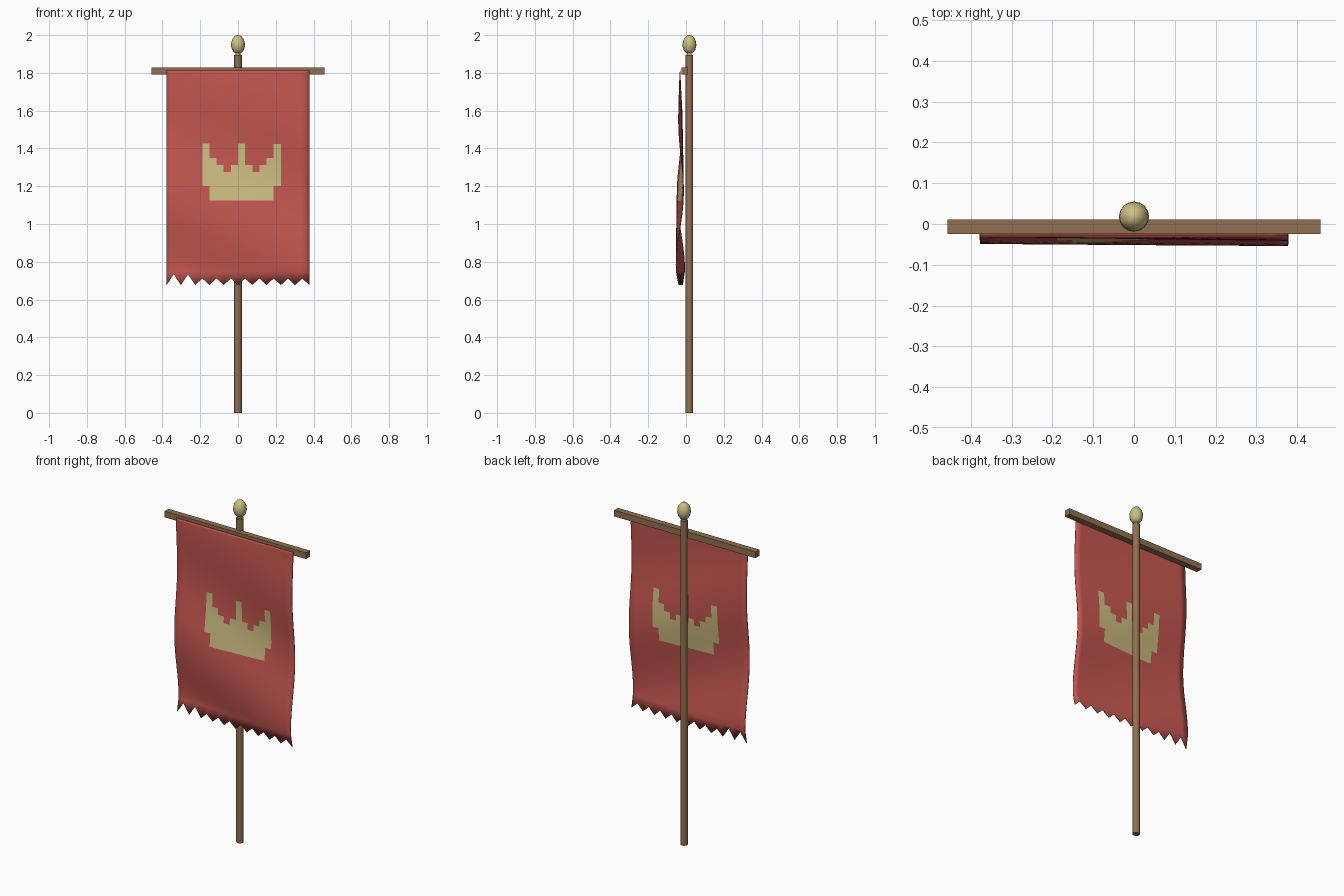
import bpy, bmesh, math

if "Cube" in bpy.data.objects:
    bpy.data.objects.remove(bpy.data.objects["Cube"])

def material(name, rgb):
    m = bpy.data.materials.new(name)
    m.diffuse_color = (*rgb, 1)
    m.use_nodes = True
    m.node_tree.nodes["Principled BSDF"].inputs["Base Color"].default_value = m.diffuse_color
    return m

RED = material("red cloth", (0.56, 0.095, 0.08))
GOLD = material("pale gold", (0.62, 0.52, 0.22))
WOOD = material("brown wood", (0.28, 0.16, 0.08))
POLE_Y = 0.018

def make(name, bm, mats, smooth=None):
    mesh = bpy.data.meshes.new(name)
    bmesh.ops.recalc_face_normals(bm, faces=bm.faces)
    bm.to_mesh(mesh)
    bm.free()
    ob = bpy.data.objects.new(name, mesh)
    bpy.context.collection.objects.link(ob)
    for m in mats:
        mesh.materials.append(m)
    if smooth:
        bpy.ops.object.select_all(action='DESELECT')
        ob.select_set(True)
        bpy.context.view_layer.objects.active = ob
        bpy.ops.object.shade_smooth_by_angle(angle=math.radians(smooth))
    return ob

def lathe(name, profile, mat, sides=16):
    bm = bmesh.new()
    rings = []
    for r, z in profile:
        rings.append([bm.verts.new((r * math.cos(2 * math.pi * i / sides),
                                    POLE_Y + r * math.sin(2 * math.pi * i / sides), z))
                      for i in range(sides)])
    for a, b in zip(rings, rings[1:]):
        for i in range(sides):
            j = (i + 1) % sides
            bm.faces.new((a[i], a[j], b[j], b[i]))
    bm.faces.new(rings[0][::-1])
    bm.faces.new(rings[-1])
    return make(name, bm, [mat], 40)

# Upright pole and egg-shaped finial
lathe("pole", [(0.02, 0), (0.02, 1.895)], WOOD)
lathe("finial", [(0.012, 1.89), (0.012, 1.905), (0.021, 1.908), (0.031, 1.922), (0.037, 1.945),
                 (0.035, 1.964), (0.028, 1.982), (0.017, 1.995), (0.004, 2.0)], GOLD)

# Crossbar
bm = bmesh.new()
bmesh.ops.create_cube(bm, size=1)
for v in bm.verts:
    v.co = (v.co.x * 0.914, v.co.y * 0.036 - 0.007, v.co.z * 0.036 + 1.81)
make("crossbar", bm, [WOOD])

# Hanging cloth: a rippled grid with a zigzag hem
COLS, ROWS, CELL_X, CELL_Z = 20, 29, 0.0378, 0.0375
TOP = 1.812

def ripple(x, z):
    amp = 0.022 * max(TOP - z, 0) ** 0.6
    return amp * math.cos(2 * math.pi / 0.8 * (z + 0.5 * x - 1.38))

bm = bmesh.new()
grid = []
for r in range(-1, ROWS + 1):
    row = []
    for c in range(COLS + 1):
        x = (c - COLS / 2) * CELL_X
        z = min(0.75 + r * CELL_Z, TOP)
        y = -0.03 + ripple(x, z)
        if r == -1:                       # hem points and notches
            z = 0.677 if c % 2 == 0 else (0.735 if c < 4 else 0.712)
            y = -0.03 + ripple(x, z) * 0.5
        row.append(bm.verts.new((x, y, z)))
    grid.append(row)

# Crown emblem: top row of gold per distance from its middle column
crown_top = [18, 15, 14, 15, 16, 18]
for r in range(ROWS + 1):
    for c in range(COLS):
        f = bm.faces.new((grid[r][c], grid[r][c + 1], grid[r + 1][c + 1], grid[r + 1][c]))
        d, level = abs(c - 10), r - 1
        if d <= 5:
            bottom = 12 if d == 5 else 10
            f.material_index = int(bottom <= level < crown_top[d])
cloth = make("banner_cloth", bm, [RED, GOLD], 60)
mod = cloth.modifiers.new("thickness", 'SOLIDIFY')
mod.thickness = 0.004
mod.offset = 0
